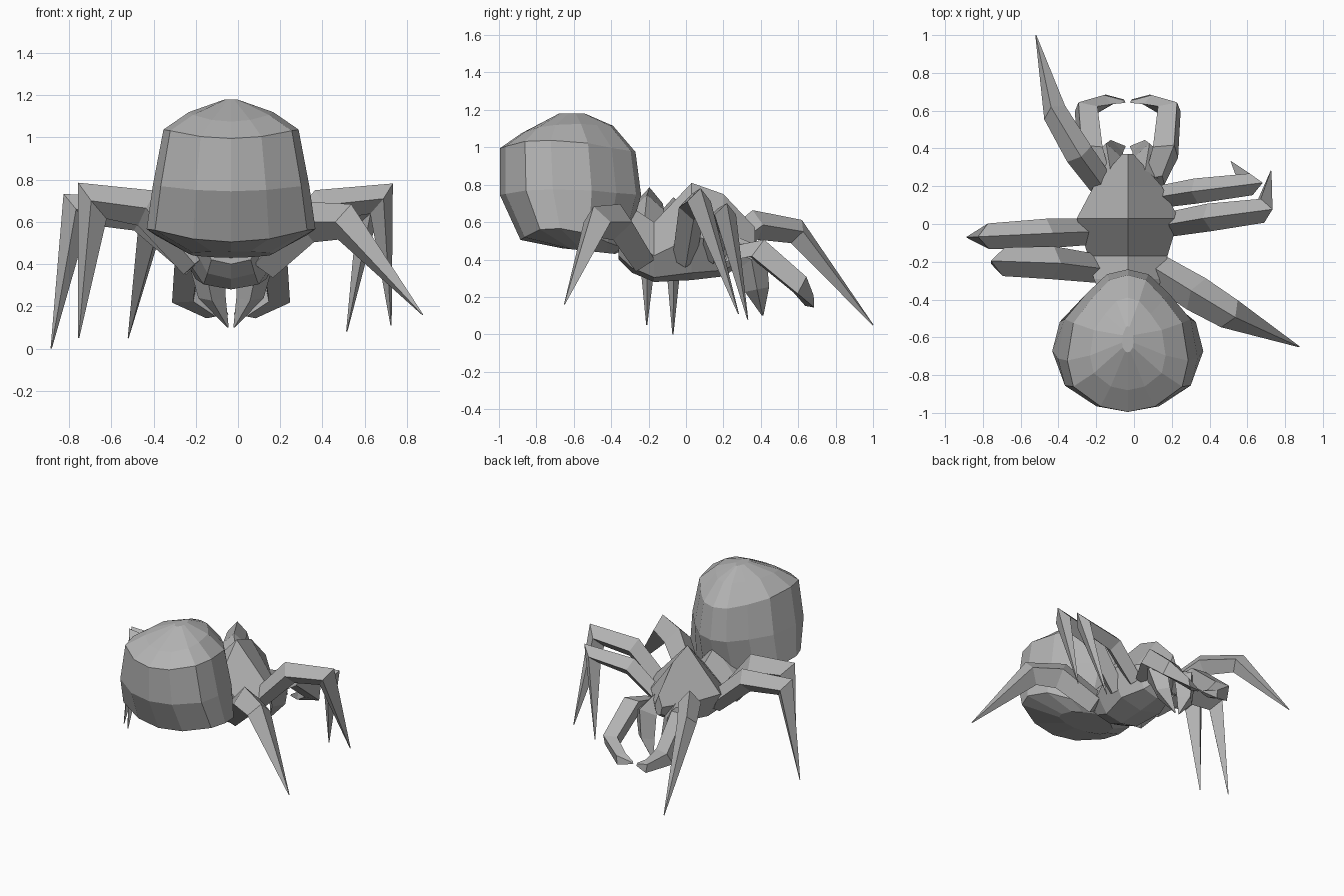
import bpy, bmesh, math
from mathutils import Vector

if "Cube" in bpy.data.objects:
    bpy.data.objects.remove(bpy.data.objects["Cube"], do_unlink=True)

CX = -0.033  # centre line of the body

grey = bpy.data.materials.new("plain_grey")
grey.use_nodes = True
colour = (0.45, 0.45, 0.45, 1)
grey.diffuse_color = colour
grey.node_tree.nodes["Principled BSDF"].inputs["Base Color"].default_value = colour


def skin(name, rings):
    """Join rings of points into one closed flat-shaded object."""
    bm = bmesh.new()
    loops = [[bm.verts.new(p) for p in ring] for ring in rings]
    n = len(loops[0])
    for a, b in zip(loops, loops[1:]):
        for i in range(n):
            j = (i + 1) % n
            bm.faces.new((a[i], a[j], b[j], b[i]))
    bm.faces.new(loops[0])
    bm.faces.new(loops[-1])
    bmesh.ops.remove_doubles(bm, verts=bm.verts, dist=0.002)
    bmesh.ops.recalc_face_normals(bm, faces=bm.faces)
    mesh = bpy.data.meshes.new(name)
    bm.to_mesh(mesh)
    bm.free()
    mesh.materials.append(grey)
    obj = bpy.data.objects.new(name, mesh)
    bpy.context.collection.objects.link(obj)


def mirrored(half):
    """Close a half profile by mirroring it across its first axis."""
    return half + [(-u, v) for u, v in half[-2:0:-1]]


def limb(name, path, side=None):
    """Four-sided tapered tube with mitred bends; path holds (x, y, z, radius)."""
    pts = [Vector(p[:3]) for p in path]
    if side is None:
        d = pts[-2] - pts[0]
        side = Vector((d.y, -d.x, 0)).normalized()
    rings = []
    for i, p in enumerate(pts):
        into = (p - pts[i - 1]).normalized() if i else (pts[1] - p).normalized()
        out = (pts[i + 1] - p).normalized() if i < len(pts) - 1 else into
        t = (into + out).normalized()
        up = side.cross(t).normalized()
        r = path[i][3]
        mitre = min(1.5, 1 / max(0.3, t.dot(into)))
        rings.append([p + side * r * math.cos(a) + up * r * mitre * math.sin(a)
                      for a in (0, math.pi / 2, math.pi, 3 * math.pi / 2)])
    skin(name, rings)


# Big rounded abdomen, stacked from egg-shaped plan outlines:
# (height, rear y, front y, half width, lift at the sides, lift at the rear)
plan = mirrored([(0, -1), (0.45, -0.92), (0.9, -0.63), (1, -0.25),
                 (0.9, 0.3), (0.6, 0.65), (0.3, 0.93), (0, 1)])
skin("abdomen", [
    [(CX + u * w, (rear + front) / 2 + v * (front - rear) / 2, z + lift * u * u - tilt * v)
     for u, v in plan]
    for z, rear, front, w, lift, tilt in (
        (1.18, -0.68, -0.54, 0.03, 0, 0), (1.095, -0.88, -0.39, 0.2, 0.03, -0.02),
        (0.985, -0.995, -0.27, 0.32, 0.05, 0.01), (0.745, -0.995, -0.24, 0.37, 0.03, 0),
        (0.48, -0.885, -0.32, 0.4, 0.08, 0.025), (0.445, -0.66, -0.38, 0.2, 0, 0.015))])

# Ridged thorax with a pointed snout and a stalk rising into the abdomen:
# (y, half width, bottom, top)
section = mirrored([(0, 1), (1, -0.12), (0.62, -0.85), (0, -1)])
skin("thorax", [
    [(CX + u * w, y, (lo + hi) / 2 + v * (hi - lo) / 2) for u, v in section]
    for y, w, lo, hi in (
        (-0.36, 0.15, 0.4, 0.68), (-0.29, 0.18, 0.33, 0.68), (-0.17, 0.21, 0.28, 0.6),
        (0.03, 0.27, 0.29, 0.81), (0.2, 0.18, 0.31, 0.75), (0.37, 0.03, 0.42, 0.57))])

# Mouthparts on both sides
for word, s in (("left", 1), ("right", -1)):
    limb(word + "_fang",
         [(CX + s * 0.09, 0.24, 0.46, 0.07), (CX + s * 0.115, 0.35, 0.4, 0.085),
          (CX + s * 0.09, 0.38, 0.24, 0.065), (CX + s * 0.015, 0.41, 0.1, 0.004)],
         Vector((1, 0, 0)))
    limb(word + "_feeler",
         [(CX + s * 0.14, 0.22, 0.43, 0.07), (CX + s * 0.2, 0.38, 0.46, 0.075),
          (CX + s * 0.22, 0.61, 0.265, 0.068), (CX + s * 0.1, 0.66, 0.18, 0.045),
          (CX + s * 0.02, 0.65, 0.17, 0.012)],
         Vector((s * 0.6, 0.5, 0.62)).normalized())

# Legs: hip, thigh, knee, thickness, foot tip
legs = {
    "right_front_leg": ((-0.2, -0.235, 0.4), (-0.43, -0.205, 0.665), (-0.69, -0.2, 0.7), 0.076,
                        (-0.755, -0.21, 0.05)),
    "right_middle_leg": ((-0.2, -0.04, 0.4), (-0.46, -0.05, 0.635), (-0.77, -0.065, 0.66), 0.068,
                         (-0.885, -0.07, 0)),
    "right_back_leg": ((-0.15, 0.18, 0.44), (-0.29, 0.37, 0.585), (-0.42, 0.59, 0.55), 0.066,
                       (-0.52, 1, 0.05)),
    "left_front_leg": ((0.12, -0.24, 0.4), (0.33, -0.37, 0.6), (0.505, -0.475, 0.6), 0.084,
                       (0.875, -0.65, 0.16)),
    "left_middle_leg": ((0.14, -0.01, 0.4), (0.4, 0.035, 0.68), (0.68, 0.07, 0.71), 0.064,
                        (0.725, 0.28, 0.11)),
    "left_back_leg": ((0.11, 0.14, 0.42), (0.33, 0.175, 0.61), (0.62, 0.21, 0.64), 0.058,
                      (0.515, 0.33, 0.08)),
}
for name, (hip, thigh, knee, r, tip) in legs.items():
    limb(name, [(*hip, r), (*thigh, r * 1.15), (*knee, r), (*tip, 0.003)])
